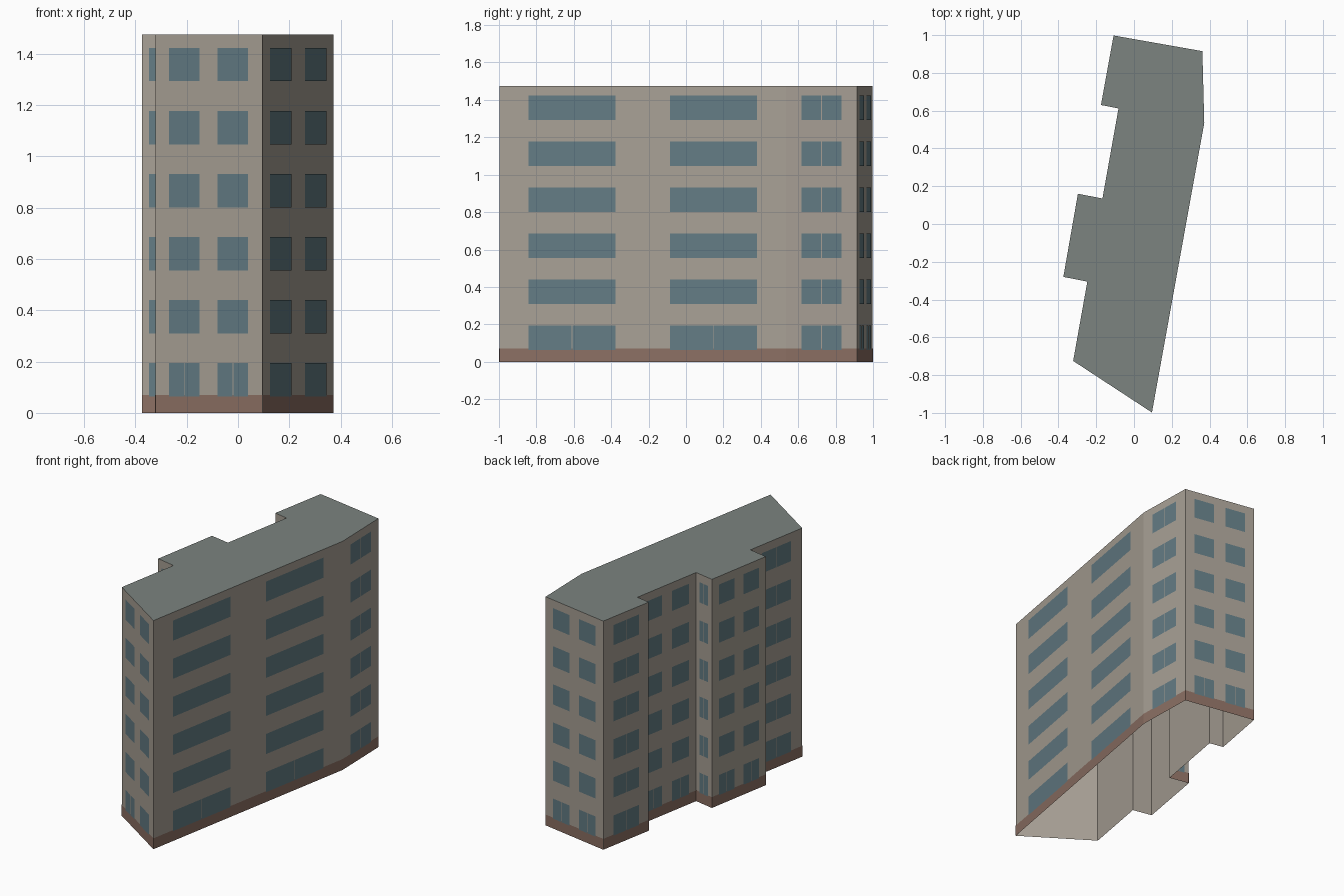
import bpy, bmesh
from mathutils import Vector

if "Cube" in bpy.data.objects:
    bpy.data.objects.remove(bpy.data.objects["Cube"])

HEIGHT, FLOORS, PLINTH = 1.475, 6, 0.07
STEP = HEIGHT / FLOORS

# Footprint corners, counter-clockwise, with the window count of the wall that starts there
PLAN = [(-0.322, -0.725, 2), (0.095, -0.998, 2), (0.372, 0.535, 1), (0.362, 0.915, 2),
        (-0.108, 0.998, 1), (-0.175, 0.63, 1), (-0.082, 0.612, 2), (-0.167, 0.135, 1),
        (-0.297, 0.16, 2), (-0.374, -0.28, 1), (-0.247, -0.305, 1)]


def material(name, rgb):
    m = bpy.data.materials.new(name)
    m.diffuse_color = (*rgb, 1)
    m.use_nodes = True
    m.node_tree.nodes["Principled BSDF"].inputs["Base Color"].default_value = m.diffuse_color
    return m


def make_object(name, bm, mat):
    mesh = bpy.data.meshes.new(name)
    bm.to_mesh(mesh)
    bm.free()
    mesh.materials.append(mat)
    ob = bpy.data.objects.new(name, mesh)
    bpy.context.collection.objects.link(ob)


def panel(bm, a, b, f0, f1, z0, z1, out=0.0):
    """Upright panel on the wall a-b, between fractions f0 and f1 of its length."""
    d = (b - a).normalized()
    off = Vector((d.y, -d.x)) * out
    p, q = a.lerp(b, f0) + off, a.lerp(b, f1) + off
    bm.faces.new([bm.verts.new(c) for c in
                  ((*p, z0), (*q, z0), (*q, z1), (*p, z1))])


corners = [Vector(p[:2]) for p in PLAN]
walls = [(corners[i], corners[(i + 1) % len(PLAN)], PLAN[i][2]) for i in range(len(PLAN))]

# Outer walls, open underneath
bm = bmesh.new()
for a, b, _ in walls:
    panel(bm, a, b, 0, 1, 0, HEIGHT)
bmesh.ops.remove_doubles(bm, verts=bm.verts, dist=1e-5)
make_object("walls", bm, material("plaster", (0.39, 0.35, 0.30)))

# Flat roof
bm = bmesh.new()
bm.faces.new([bm.verts.new((*c, HEIGHT)) for c in corners])
make_object("roof", bm, material("roofing", (0.20, 0.23, 0.215)))

# Plinth band around the foot
bm = bmesh.new()
for a, b, _ in walls:
    panel(bm, a, b, 0, 1, 0, PLINTH, 0.001)
make_object("plinth", bm, material("brick", (0.26, 0.16, 0.125)))

# Windows: one or two per wall on every floor
bm = bmesh.new()
for a, b, count in walls:
    length = (b - a).length
    if count == 1:
        spans = [(0.22, 0.78)]
    elif length > 1:
        spans = [(0.102, 0.405), (0.595, 0.898)]
    else:
        spans = [(0.13, 0.415), (0.585, 0.87)]
    gap = 0.002 / length
    for floor in range(FLOORS):
        z = 0.064 + floor * STEP
        for f0, f1 in spans:
            mid = (f0 + f1) / 2
            # ground-floor and single windows have two panes
            if floor == 0 or count == 1:
                panes = [(f0, mid - gap), (mid + gap, f1)]
            else:
                panes = [(f0, f1)]
            for p0, p1 in panes:
                panel(bm, a, b, p0, p1, z, z + 0.13, 0.002)
make_object("windows", bm, material("glass", (0.125, 0.20, 0.23)))
